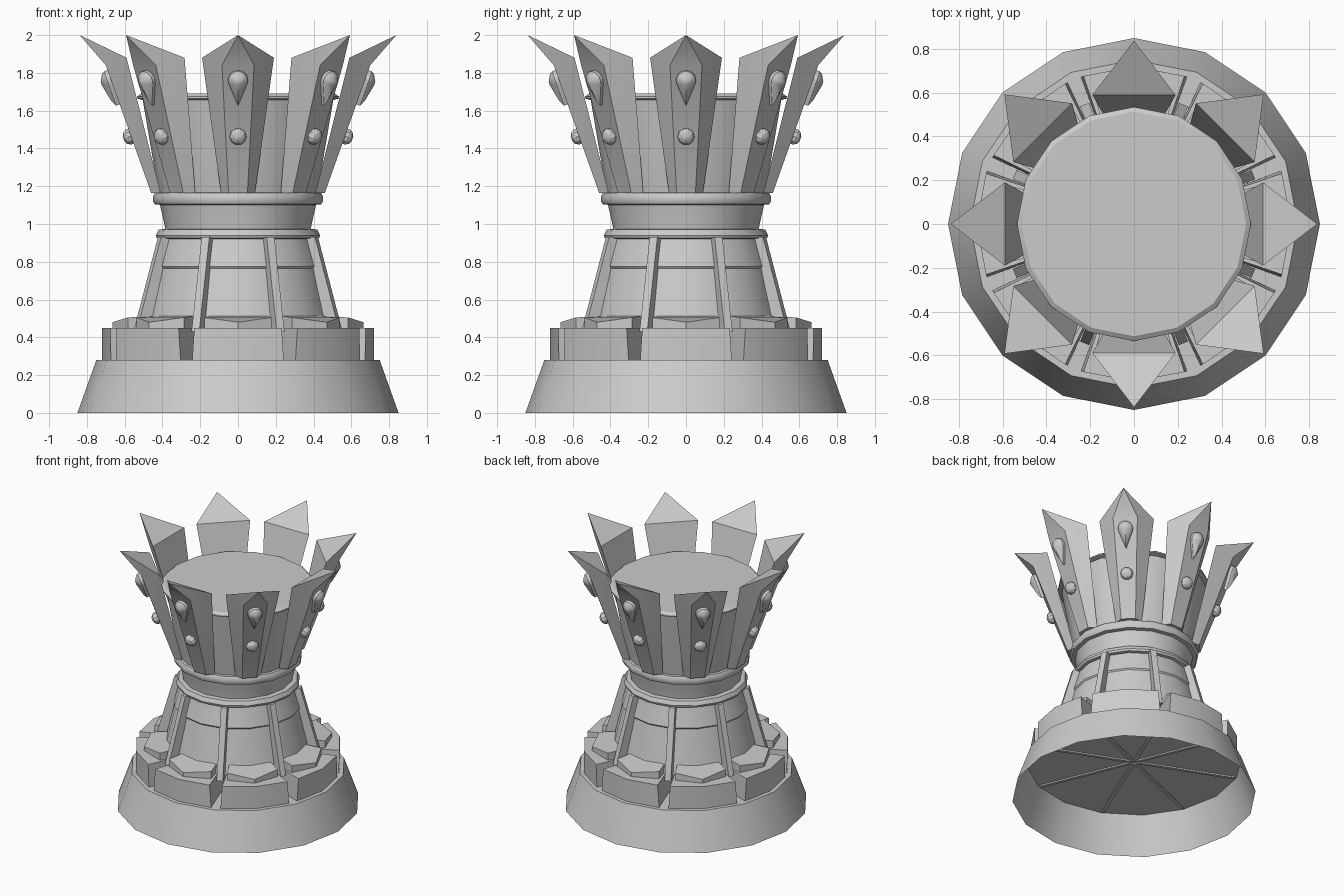
import bpy, bmesh
from math import sin, cos, pi, radians
from mathutils import Vector

cube = bpy.data.objects.get("Cube")
if cube:
    bpy.data.objects.remove(cube)

grey = bpy.data.materials.new("stone grey")
grey.use_nodes = True
colour = (0.6, 0.6, 0.6, 1)
grey.diffuse_color = colour
grey.node_tree.nodes["Principled BSDF"].inputs["Base Color"].default_value = colour
parts = []


def add_object(name, mesh, angle=0):
    ob = bpy.data.objects.new(name, mesh)
    ob.rotation_euler.z = angle
    bpy.context.scene.collection.objects.link(ob)
    parts.append(ob)


def loft(name, rings, bottom=True, top=True):
    """Skin a stack of equal-length point loops."""
    bm = bmesh.new()
    loops = [[bm.verts.new(p) for p in ring] for ring in rings]
    for a, b in zip(loops, loops[1:]):
        for i in range(len(a)):
            j = (i + 1) % len(a)
            bm.faces.new((a[i], a[j], b[j], b[i]))
    if bottom:
        bm.faces.new(loops[0][::-1])
    if top:
        bm.faces.new(loops[-1])
    bmesh.ops.remove_doubles(bm, verts=bm.verts, dist=0.0005)
    bmesh.ops.recalc_face_normals(bm, faces=bm.faces)
    mesh = bpy.data.meshes.new(name)
    bm.to_mesh(mesh)
    bm.free()
    mesh.materials.append(grey)
    return mesh


def lathe(name, profile, **caps):
    rings = [[(r * cos(i * pi / 8), r * sin(i * pi / 8), z) for i in range(16)]
             for r, z in profile]
    add_object(name, loft(name, rings, **caps))


def around(name, mesh, offset=0.0):
    for k in range(8):
        add_object(f"{name}_{k + 1}", mesh, (k + offset) * pi / 4)


def polar(r, degrees, z):
    a = radians(degrees)
    return (r * cos(a), r * sin(a), z)


# Hollow flared foot, open underneath
lathe("foot", [(0.85, 0), (0.75, 0.28)], bottom=False)
strip = [[(r, t, z) for r, t in ((0.02, -0.012), (0.73, -0.012), (0.73, 0.012), (0.02, 0.012))]
         for z in (0.27, 0.28)]
around("foot_spoke", loft("foot_spoke", strip), 0.5)

# Wedge blocks standing on the foot
block = [[polar(0.1, -h, z), polar(0.715, -h, z), polar(0.72, 0, z),
          polar(0.715, h, z), polar(0.1, h, z)] for z, h in ((0.28, 19.8), (0.45, 18.9))]
around("base_block", loft("base_block", block))

# Sloping pads on the blocks
pad = [[polar(0.4, -18, lo), polar(0.61, -17, side), polar(0.665, 0, mid),
        polar(0.61, 17, side), polar(0.4, 18, lo), polar(0.4, 0, lo)]
       for lo, side, mid in ((0.44, 0.45, 0.45), (0.52, 0.505, 0.48))]
around("base_pad", loft("base_pad", pad))

# Tapered column, collars, neck and drum
lathe("column", [(0.52, 0.44), (0.443, 0.765), (0.45, 0.775), (0.445, 0.79), (0.405, 0.93)])
lathe("lower_collar", [(0.40, 0.92), (0.43, 0.925), (0.435, 0.94), (0.42, 0.97), (0.38, 0.975)])
lathe("neck", [(0.385, 0.96), (0.388, 0.99), (0.415, 1.11)])
lathe("upper_collar", [(0.40, 1.1), (0.442, 1.105), (0.45, 1.12), (0.45, 1.145),
                       (0.44, 1.165), (0.40, 1.17)])
lathe("drum", [(0.42, 1.16), (0.505, 1.66)])
lathe("drum_lid", [(0.5, 1.655), (0.535, 1.665), (0.535, 1.675), (0.513, 1.69)])

# Slanted ribs up the column
rib = [[(r - 0.12, -w, z), (r, -w, z), (r, w, z), (r - 0.12, w, z)]
       for r, w, z in ((0.59, 0.022, 0.43), (0.45, 0.022, 0.93))]
around("column_rib", loft("column_rib", rib), 0.5)

# Crown spikes: wide inside, narrow outside, leaning to an outer tip
foot_out, head_out = Vector((0.46, 0, 1.165)), Vector((0.70, 0, 1.84))
spike = [
    [(0.41, -0.09, 1.165), (0.46, -0.05, 1.165), (0.46, 0.05, 1.165), (0.41, 0.09, 1.165)],
    [(0.59, -0.19, 1.88), (0.70, -0.085, 1.84), (0.70, 0.085, 1.84), (0.59, 0.19, 1.88)],
    [(0.838, 0, 2.0)] * 4]
around("crown_spike", loft("crown_spike", spike, top=False))

# Studs on the outer spike faces
up = (head_out - foot_out).normalized()
out = Vector((up.z, 0, -up.x))
side = Vector((0, 1, 0))


def stud(name, z, outline, layers):
    centre = foot_out.lerp(head_out, (z - foot_out.z) / (head_out.z - foot_out.z))
    rings = [[centre + side * x * s + up * y * s + out * d for x, y in outline]
             for s, d in layers]
    around(name, loft(name, rings))


disc = [(0.044 * cos(i * pi / 5), 0.044 * sin(i * pi / 5)) for i in range(10)]
stud("round_stud", 1.465, disc, [(1, -0.01), (1, 0.015), (0.75, 0.032), (0.3, 0.042)])
drop = [(0.052 * cos(radians(a)), 0.052 * sin(radians(a))) for a in range(-20, 201, 22)]
drop.append((0, -0.14))
stud("teardrop_stud", 1.765, drop, [(1, -0.01), (1, 0.02), (0.8, 0.035), (0.1, 0.055)])

# Soft shading across shallow facets
bpy.ops.object.select_all(action="DESELECT")
for ob in parts:
    ob.select_set(True)
bpy.context.view_layer.objects.active = parts[0]
bpy.ops.object.shade_smooth_by_angle(angle=radians(30))
